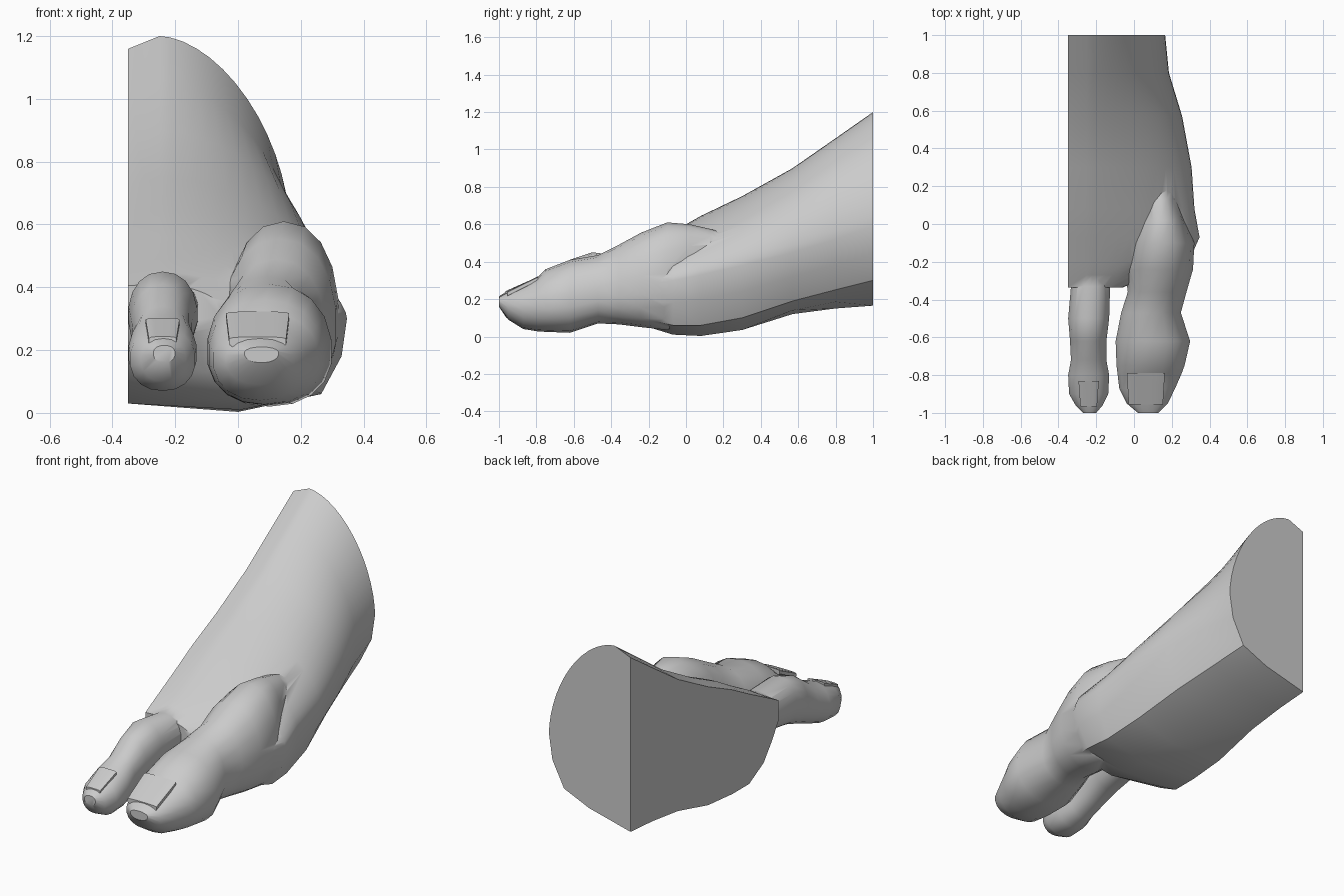
import bpy, bmesh
from math import cos, sin, pi, copysign

cube = bpy.data.objects.get("Cube")
if cube:
    bpy.data.objects.remove(cube, do_unlink=True)

CUT_X = -0.35   # flat sliced side of the foot
CREST_X = -0.25  # highest line of the instep

skin = bpy.data.materials.new("plain grey")
skin.use_nodes = True
grey = (0.6, 0.6, 0.6, 1)
skin.diffuse_color = grey
skin.node_tree.nodes["Principled BSDF"].inputs["Base Color"].default_value = grey


def bend(v, power):
    return copysign(abs(v) ** (2 / power), v)


def oval(y, x0, x1, z_mid, z_low, z_top, sides=18, power=2.2):
    """Rounded ring for a toe."""
    ring = []
    for i in range(sides):
        a = 2 * pi * (i + 0.5) / sides
        s = bend(sin(a), power)
        x = (x0 + x1) / 2 + (x1 - x0) / 2 * bend(cos(a), power)
        ring.append((max(x, CUT_X), y, z_mid + s * (z_top - z_mid if s > 0 else z_mid - z_low)))
    return ring


def half_section(y, x_max, z_mid, x_sole, z_sole, z_low, z_cut, z_top, steps=14):
    """Ring with a flat cut side, an arched top and an angular sole."""
    ring = []
    for i in range(steps + 1):
        a = pi / 2 * i / steps
        ring.append((CREST_X + (x_max - CREST_X) * bend(cos(a), 1.75), y,
                     z_mid + (z_top - z_mid) * bend(sin(a), 1.75)))
    ring.append((CUT_X, y, z_top - 0.04 * (z_top - z_mid) / 0.6))
    ring.append((CUT_X, y, (z_top + z_cut) / 2))
    ring.append((CUT_X, y, z_cut))
    ring.append(((CUT_X + x_sole) / 2 + 0.05, y, z_low))
    ring.append((x_sole, y, z_sole))
    ring.append(((x_sole + 2 * x_max) / 3 + 0.01, y, (z_sole + z_mid) / 2))
    return ring


def loft(name, rings):
    bm = bmesh.new()
    rows = [[bm.verts.new(p) for p in ring] for ring in rings]
    for r, s in zip(rows, rows[1:]):
        for i in range(len(r)):
            j = (i + 1) % len(r)
            bm.faces.new((r[i], r[j], s[j], s[i]))
    bm.faces.new(rows[0])
    bm.faces.new(rows[-1])
    bmesh.ops.remove_doubles(bm, verts=bm.verts, dist=0.0005)
    bmesh.ops.recalc_face_normals(bm, faces=bm.faces)
    mesh = bpy.data.meshes.new(name)
    bm.to_mesh(mesh)
    bm.free()
    mesh.materials.append(skin)
    obj = bpy.data.objects.new(name, mesh)
    bpy.context.collection.objects.link(obj)
    return obj


# Instep and ball, from the rear cut to the root of the toes
foot = loft("foot", [half_section(*s) for s in (
    (1, .165, .59, .07, .3, .23, .165, 1.2),
    (.8, .185, .52, .11, .25, .185, .15, 1.06),
    (.57, .255, .45, .16, .19, .14, .12, .9),
    (.3, .305, .38, .22, .1, .035, .05, .75),
    (.08, .32, .33, .25, .06, .003, .03, .645),
    (-.07, .347, .3, .265, .06, .01, .03, .56),
    (-.2, .29, .28, .23, .09, .05, .1, .49),
    (-.27, .1, .3, .05, .15, .13, .19, .45),
    (-.335, -.06, .34, -.08, .27, .26, .29, .41))])

# Big toe, with a tendon ridge running back into the instep
big_toe = loft("big_toe", [oval(*s) for s in (
    (.3, .1, .2, .42, .3, .52), (.13, .05, .23, .4, .2, .575),
    (.02, .02, .27, .35, .1, .6),
    (-.1, -.03, .322, .3, .035, .61), (-.24, -.05, .315, .27, .05, .555),
    (-.36, -.035, .28, .25, .065, .49),
    (-.47, -.07, .25, .22, .07, .435), (-.62, -.1, .3, .19, .02, .41),
    (-.75, -.095, .27, .18, .025, .36), (-.79, -.09, .255, .18, .027, .32),
    (-.87, -.08, .22, .17, .04, .275), (-.95, -.04, .18, .17, .09, .24),
    (-1, .02, .13, .19, .16, .21))])

# Second toe, arched over the knuckle and down to the tip
second_toe = loft("second_toe", [oval(*s) for s in (
    (-.05, -.29, -.17, .38, .3, .47), (-.2, -.32, -.14, .34, .22, .46),
    (-.33, -.335, -.125, .32, .2, .43),
    (-.5, -.35, -.13, .31, .18, .45), (-.62, -.34, -.145, .26, .14, .41),
    (-.72, -.335, -.145, .22, .1, .34), (-.8, -.35, -.13, .19, .075, .31),
    (-.9, -.345, -.135, .17, .07, .265), (-.96, -.31, -.165, .17, .1, .24),
    (-1, -.27, -.2, .19, .16, .215))])

# Merge the toes into the foot
bpy.context.view_layer.objects.active = foot
for toe in (big_toe, second_toe):
    union = foot.modifiers.new("merge", 'BOOLEAN')
    union.operation = 'UNION'
    union.solver = 'EXACT'
    union.object = toe
    bpy.ops.object.modifier_apply(modifier=union.name)
    bpy.data.objects.remove(toe, do_unlink=True)


# Toenails: thin slabs sloping to the toe tip
def nail(name, x0, x1, back, tip):
    return loft(name, [oval(y, x0 + pinch, x1 - pinch, z, z - .03, z + .01, 12, 3.5)
                       for (y, z), pinch in ((back, .015), (tip, .025))])


nails = [nail("big_toenail", -.055, .18, (-.79, .313), (-.955, .232)),
         nail("second_toenail", -.31, -.17, (-.83, .293), (-.965, .233))]

# Soft shading with crisp cut edges
for obj in [foot] + nails:
    bpy.ops.object.select_all(action='DESELECT')
    obj.select_set(True)
    bpy.context.view_layer.objects.active = obj
    bpy.ops.object.shade_smooth_by_angle(angle=0.6)
